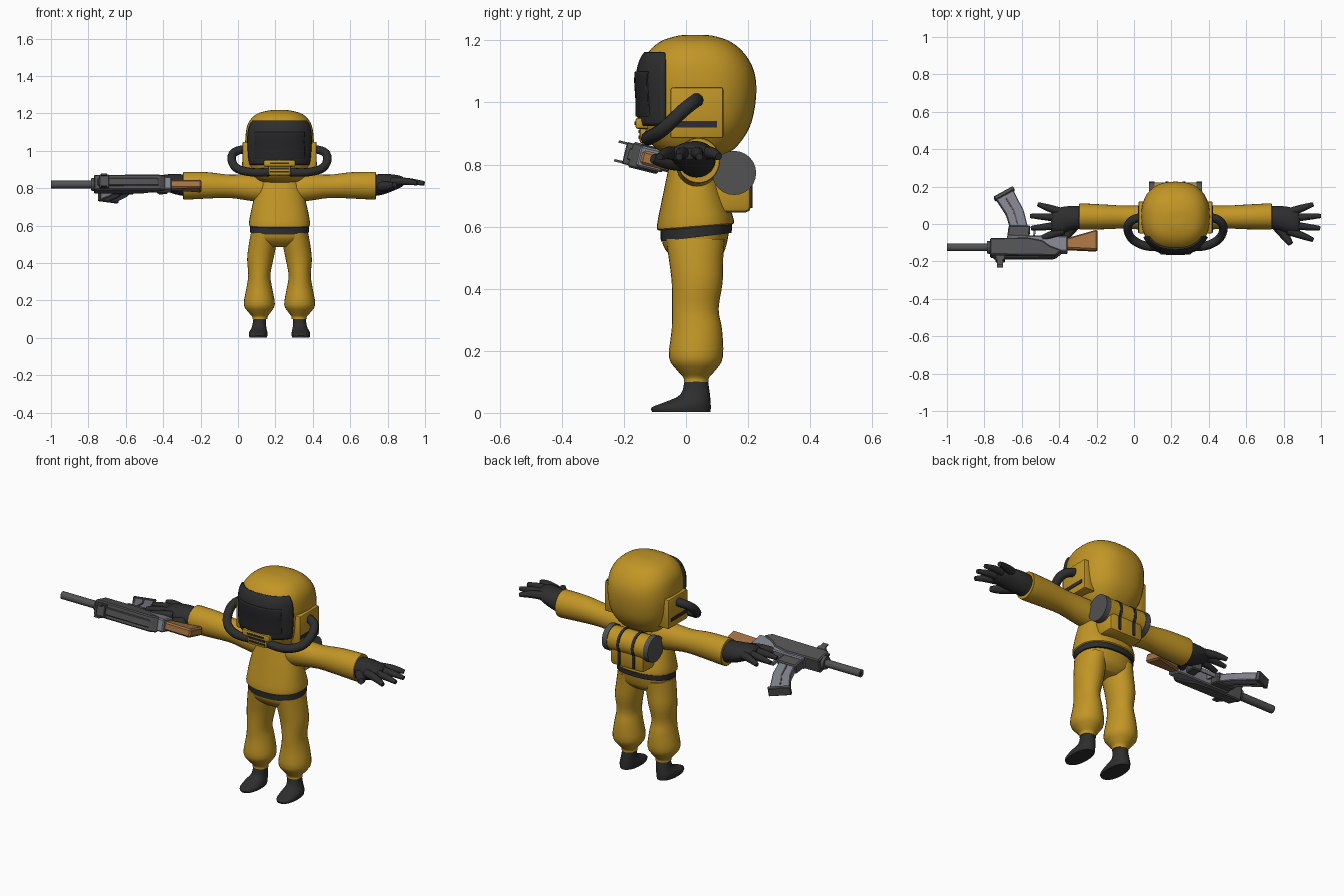
import bpy, bmesh, math
from mathutils import Vector, Matrix

CX = 0.222                                   # figure stands right of centre
BODY = Matrix.Translation((CX, 0, 0))
GUN = Matrix.Translation((0, -0.125, 0.82)) @ Matrix.Rotation(-0.24, 4, 'X')


def mat(name, rgb):
    m = bpy.data.materials.new(name)
    m.diffuse_color = (*rgb, 1)
    return m


YELLOW = mat("suit yellow", (0.54, 0.305, 0.019))
DARK = mat("rubber dark", (0.027, 0.027, 0.028))
GLASS = mat("visor glass", (0.019, 0.019, 0.021))
METAL = mat("gun metal", (0.085, 0.085, 0.088))
STEEL = mat("light steel", (0.22, 0.225, 0.27))
WOOD = mat("wood", (0.38, 0.17, 0.055))


def finish(name, bm, m, frame=BODY, angle=40, recalc=True):
    if recalc:
        bmesh.ops.recalc_face_normals(bm, faces=bm.faces)
    bm.transform(frame)
    me = bpy.data.meshes.new(name)
    bm.to_mesh(me)
    bm.free()
    me.materials.append(m)
    for p in me.polygons:
        p.use_smooth = True
    me.set_sharp_from_angle(angle=math.radians(angle))
    ob = bpy.data.objects.new(name, me)
    bpy.context.collection.objects.link(ob)
    return ob


def smooth_sections(secs, sub):
    """Catmull-Rom interpolation between cross-sections."""
    out, k = [], len(secs)
    for i in range(k - 1):
        p = [secs[max(0, min(k - 1, j))] for j in (i - 1, i, i + 1, i + 2)]
        for s in range(sub):
            t = s / sub
            out.append([0.5 * (2 * b + (c - a) * t + (2 * a - 5 * b + 4 * c - d) * t * t
                               + (3 * b - a - 3 * c + d) * t ** 3) for a, b, c, d in zip(*p)])
    return out + [list(secs[-1])]


def loft_bm(secs, axis='z', n=2.0, seg=28, sub=3, side=1, shear=0):
    """Sections: position on axis, two centre values, two radii."""
    bm, rings = bmesh.new(), []
    for t, ca, cb, ra, rb in smooth_sections(secs, sub):
        ring = []
        for i in range(seg):
            c, s = math.cos(math.tau * i / seg), math.sin(math.tau * i / seg)
            a = ca + ra * math.copysign(abs(c) ** (2 / n), c)
            b = cb + rb * math.copysign(abs(s) ** (2 / n), s)
            co = (a * side, b, t + shear * b) if axis == 'z' else (t * side, a, b)
            ring.append(bm.verts.new(co))
        rings.append(ring)
    for r0, r1 in zip(rings, rings[1:]):
        for i in range(seg):
            j = (i + 1) % seg
            bm.faces.new((r0[i], r0[j], r1[j], r1[i]))
    bm.faces.new(rings[0])
    bm.faces.new(rings[-1])
    bmesh.ops.recalc_face_normals(bm, faces=bm.faces)
    return bm


def loft(name, m, secs, **kw):
    return finish(name, loft_bm(secs, **kw), m)


def box(name, m, lo, hi, bevel=0.0, frame=BODY, rot=None):
    lo, hi = Vector(lo), Vector(hi)
    bm = bmesh.new()
    bmesh.ops.create_cube(bm, size=1)
    bm.transform(Matrix.Diagonal((*(hi - lo), 1)))
    if bevel:
        bmesh.ops.bevel(bm, geom=bm.edges[:], offset=bevel, segments=2, profile=0.5, affect='EDGES')
    bm.transform(Matrix.Translation((lo + hi) / 2) @ (rot or Matrix()))
    return finish(name, bm, m, frame, 30)


def prism(name, m, pts, z0, z1, bevel=0.006):
    """Flat gun outline given thickness."""
    bm = bmesh.new()
    f = bm.faces.new([bm.verts.new((x, y, z0)) for x, y in pts])
    ext = bmesh.ops.extrude_face_region(bm, geom=[f])
    bmesh.ops.translate(bm, vec=(0, 0, z1 - z0), verts=[v for v in ext['geom'] if isinstance(v, bmesh.types.BMVert)])
    if bevel:
        bmesh.ops.bevel(bm, geom=bm.edges[:], offset=bevel, segments=1, affect='EDGES')
    return finish(name, bm, m, GUN, 25)


def rod(name, m, x0, x1, r, y=0, z=0, frame=BODY, seg=24, r2=None):
    bm = bmesh.new()
    bmesh.ops.create_cone(bm, cap_ends=True, segments=seg, radius1=r, radius2=r2 or r, depth=x1 - x0)
    bm.transform(Matrix.Translation(((x0 + x1) / 2, y, z)) @ Matrix.Rotation(math.pi / 2, 4, 'Y'))
    return finish(name, bm, m, frame)


def tube(name, m, pts, r, radii=None, side=1):
    cu = bpy.data.curves.new(name, 'CURVE')
    cu.dimensions, cu.bevel_depth, cu.bevel_resolution = '3D', r, 3
    cu.use_fill_caps, cu.resolution_u = True, 6
    sp = cu.splines.new('NURBS')
    sp.points.add(len(pts) - 1)
    for i, (x, y, z) in enumerate(pts):
        sp.points[i].co = (x * side, y, z, 1)
        sp.points[i].radius = radii[i] if radii else 1
    sp.use_endpoint_u, sp.order_u = True, 3
    tmp = bpy.data.objects.new(name + "_path", cu)
    bpy.context.collection.objects.link(tmp)
    me = tmp.to_mesh()
    bm = bmesh.new()
    bm.from_mesh(me)
    tmp.to_mesh_clear()
    bpy.data.objects.remove(tmp)
    return finish(name, bm, m, angle=60)


# helmet shell
HEAD = [(0.825, 0, 0.04, 0.08, 0.06), (0.85, 0, 0.03, 0.125, 0.125), (0.92, 0, 0.033, 0.168, 0.172),
        (1.01, 0, 0.04, 0.182, 0.185), (1.09, 0, 0.037, 0.181, 0.185), (1.15, 0, 0.032, 0.166, 0.162),
        (1.195, 0, 0.03, 0.125, 0.115), (1.215, 0, 0.03, 0.06, 0.055), (1.218, 0, 0.03, 0.01, 0.01)]
loft("helmet", YELLOW, HEAD, n=2.4, seg=40, sub=4)


def visor_patch(name, m, grow, y, z0, z1, xmax, thick):
    """Piece of the helmet surface, grown outward and trimmed by planes."""
    bm = loft_bm([(t, a, b, c + grow, d + grow * 1.3) for t, a, b, c, d in HEAD], n=2.4, seg=64, sub=5)
    for co, no in (((0, y, 0), (0, 1, 0)), ((0, 0, z0), (0, 0, -1)), ((0, 0, z1), (0, 0, 1)),
                   ((xmax, 0, 0), (1, 0, 0)), ((-xmax, 0, 0), (-1, 0, 0))):
        bmesh.ops.bisect_plane(bm, geom=bm.verts[:] + bm.edges[:] + bm.faces[:], plane_co=co,
                               plane_no=no, clear_outer=True)
    ob = finish(name, bm, m, recalc=False)
    so = ob.modifiers.new("thickness", 'SOLIDIFY')
    so.thickness, so.offset = thick, -1


visor_patch("visor_frame", DARK, 0.010, -0.07, 0.925, 1.162, 0.3, 0.02)
visor_patch("visor_glass", GLASS, 0.014, -0.09, 0.955, 1.10, 0.135, 0.008)

# mouthpiece with breathing slots
box("mouthpiece", YELLOW, (-0.085, -0.163, 0.915), (0.085, -0.09, 0.95), 0.008)
box("chin_filter", YELLOW, (-0.06, -0.150, 0.868), (0.06, -0.06, 0.925), 0.01)
for z, y, w in ((0.933, -0.166, 0.05), (0.906, -0.153, 0.05), (0.888, -0.153, 0.05)):
    box("breathing_slot", DARK, (-w, y, z - 0.005), (w, y + 0.008, z + 0.005))

# ear pods, hoses, arms, hands, legs and boots on both sides
ARM = [(0.03, 0.035, 0.785, 0.055, 0.06), (0.10, 0.035, 0.797, 0.066, 0.072), (0.18, 0.035, 0.805, 0.065, 0.069),
       (0.27, 0.037, 0.81, 0.061, 0.062), (0.38, 0.038, 0.815, 0.066, 0.070), (0.50, 0.04, 0.813, 0.070, 0.074),
       (0.515, 0.04, 0.813, 0.066, 0.070)]
HAND = [(0.505, 0.035, 0.815, 0.06, 0.058), (0.56, 0.03, 0.822, 0.066, 0.054), (0.61, 0.02, 0.83, 0.07, 0.043),
        (0.65, 0.012, 0.835, 0.062, 0.030), (0.665, 0.01, 0.835, 0.045, 0.018)]
FINGERS = [(0.06, 0.735, 0.105), (0.03, 0.776, 0.043), (-0.005, 0.772, -0.022), (-0.035, 0.735, -0.085)]
LEG = [(0.56, 0.085, 0.03, 0.068, 0.095), (0.50, 0.091, 0.032, 0.073, 0.088), (0.42, 0.103, 0.036, 0.070, 0.082),
       (0.335, 0.108, 0.03, 0.059, 0.075), (0.27, 0.108, 0.035, 0.068, 0.081), (0.18, 0.108, 0.032, 0.083, 0.087),
       (0.14, 0.107, 0.033, 0.062, 0.064), (0.115, 0.105, 0.033, 0.042, 0.042), (0.10, 0.105, 0.033, 0.041, 0.040)]
BOOT = [(0.003, 0.114, -0.015, 0.047, 0.094), (0.018, 0.114, -0.015, 0.050, 0.095), (0.035, 0.113, 0.006, 0.047, 0.073),
        (0.06, 0.109, 0.03, 0.038, 0.047), (0.11, 0.105, 0.033, 0.034, 0.037)]
HOSE = [(0.185, 0.035, 1.008), (0.225, 0.03, 1.005), (0.262, -0.01, 0.975), (0.245, -0.075, 0.91),
        (0.18, -0.115, 0.888), (0.11, -0.125, 0.882), (0.05, -0.12, 0.887)]
for s, tag in ((1, "left"), (-1, "right")):
    x0, x1 = sorted((s * 0.13, s * 0.198))
    box(tag + "_ear_pod", YELLOW, (x0, -0.05, 0.885), (x1, 0.12, 1.048), 0.006)
    x0, x1 = sorted((s * 0.194, s * 0.201))
    box(tag + "_ear_slot", DARK, (x0, -0.045, 0.92), (x1, 0.10, 0.94))
    tube(tag + "_hose", DARK, HOSE, 0.023, side=s)
    loft(tag + "_sleeve", YELLOW, ARM, axis='x', side=s)
    loft(tag + "_glove", DARK, HAND, axis='x', side=s)
    for y0, xt, yt in FINGERS:
        tube(tag + "_finger", DARK, [(0.60, y0, 0.835), (0.68, (y0 * 1.1 + yt) / 2, 0.842), (xt, yt, 0.825)],
             0.023, (1, 0.95, 0.5), s)
    tube(tag + "_thumb", DARK, [(0.54, 0.0, 0.81), (0.585, -0.06, 0.805), (0.615, -0.107, 0.82)],
         0.03, (1.1, 0.9, 0.5), s)
    loft(tag + "_trouser_leg", YELLOW, LEG, side=s)
    loft(tag + "_boot", DARK, BOOT, side=s, n=2.2)

# torso, belt and hips
loft("jacket", YELLOW, [(0.595, 0, 0.03, 0.158, 0.118), (0.61, 0, 0.03, 0.164, 0.124), (0.70, 0, 0.025, 0.147, 0.101),
                        (0.79, 0, 0.025, 0.122, 0.082), (0.84, 0, 0.03, 0.105, 0.075), (0.88, 0, 0.035, 0.07, 0.06)],
     n=2.3, seg=36, shear=0.08)
loft("belt", DARK, [(0.562, 0, 0.033, 0.158, 0.114), (0.60, 0, 0.033, 0.158, 0.116)], n=2.3, seg=36, sub=1, shear=0.12)
loft("hips", YELLOW, [(0.485, 0, 0.033, 0.08, 0.055), (0.51, 0, 0.032, 0.135, 0.085), (0.54, 0, 0.028, 0.15, 0.102),
                      (0.58, 0, 0.03, 0.152, 0.108)], n=2.3, seg=36)

# backpack: pouch, roll with end caps, straps
box("pack_pouch", YELLOW, (-0.105, 0.08, 0.645), (0.105, 0.21, 0.79), 0.02)
rod("pack_roll", YELLOW, -0.125, 0.125, 0.066, 0.157, 0.773)
for s in (1, -1):
    x0, x1 = sorted((s * 0.112, s * 0.142))
    rod("roll_end_cap", METAL, x0, x1, 0.071, 0.155, 0.773)
    rod("roll_strap", DARK, s * 0.045 - 0.008, s * 0.045 + 0.008, 0.069, 0.157, 0.773)
    box("pouch_strap", DARK, (s * 0.045 - 0.008, 0.09, 0.66), (s * 0.045 + 0.008, 0.214, 0.77), 0.002)

# rifle lying on its side, magazine pointing backward
rod("barrel", METAL, -1.0, -0.77, 0.021, frame=GUN, seg=12)
rod("barrel_bore", DARK, -1.0005, -0.99, 0.011, frame=GUN, seg=12)
rod("barrel_collar", METAL, -0.785, -0.74, 0.034, frame=GUN, seg=12, r2=0.042)
prism("handguard", METAL, [(-0.77, -0.05), (-0.42, -0.055), (-0.385, -0.025), (-0.45, 0.0), (-0.49, 0.03),
                           (-0.57, 0.045), (-0.77, 0.042)], -0.042, 0.042)
prism("receiver", STEEL, [(-0.68, -0.03), (-0.355, -0.03), (-0.355, 0.055), (-0.68, 0.06)], -0.033, 0.036)
prism("top_rail", METAL, [(-0.75, -0.063), (-0.43, -0.063), (-0.41, -0.04), (-0.75, -0.04)], -0.02, 0.02, 0.004)
prism("stock", WOOD, [(-0.365, -0.012), (-0.196, -0.02), (-0.196, 0.095), (-0.365, 0.045)], -0.023, 0.023, 0.008)
prism("magazine_well", METAL, [(-0.68, 0.04), (-0.56, 0.04), (-0.555, 0.115), (-0.67, 0.115)], -0.028, 0.028)
prism("magazine", STEEL, [(-0.66, 0.10), (-0.565, 0.10), (-0.59, 0.20), (-0.645, 0.31), (-0.735, 0.26), (-0.685, 0.18)],
      -0.02, 0.02, 0.004)
prism("magazine_base", METAL, [(-0.637, 0.315), (-0.648, 0.332), (-0.75, 0.275), (-0.74, 0.256)], -0.025, 0.025, 0.003)
for z in (-0.022, 0.022):
    prism("magazine_rib", METAL, [(-0.625, 0.12), (-0.617, 0.12), (-0.64, 0.2), (-0.68, 0.27), (-0.688, 0.265),
                                  (-0.648, 0.2)], z - 0.002, z + 0.002, 0)
prism("grip", METAL, [(-0.46, 0.04), (-0.405, 0.04), (-0.375, 0.14), (-0.425, 0.15)], -0.02, 0.02)
for pts in ([(-0.54, 0.05), (-0.53, 0.05), (-0.525, 0.115), (-0.535, 0.12)],
            [(-0.535, 0.11), (-0.43, 0.11), (-0.43, 0.12), (-0.535, 0.12)]):
    prism("trigger_guard", STEEL, pts, -0.01, 0.01, 0)
prism("sight_base", METAL, [(-0.74, -0.075), (-0.69, -0.075), (-0.69, -0.05), (-0.74, -0.05)], -0.036, 0.036, 0.003)
for z in (-0.031, 0.031):
    prism("sight_prong", METAL, [(-0.732, -0.102), (-0.7, -0.102), (-0.7, -0.06), (-0.732, -0.06)], z - 0.004, z + 0.004, 0)
